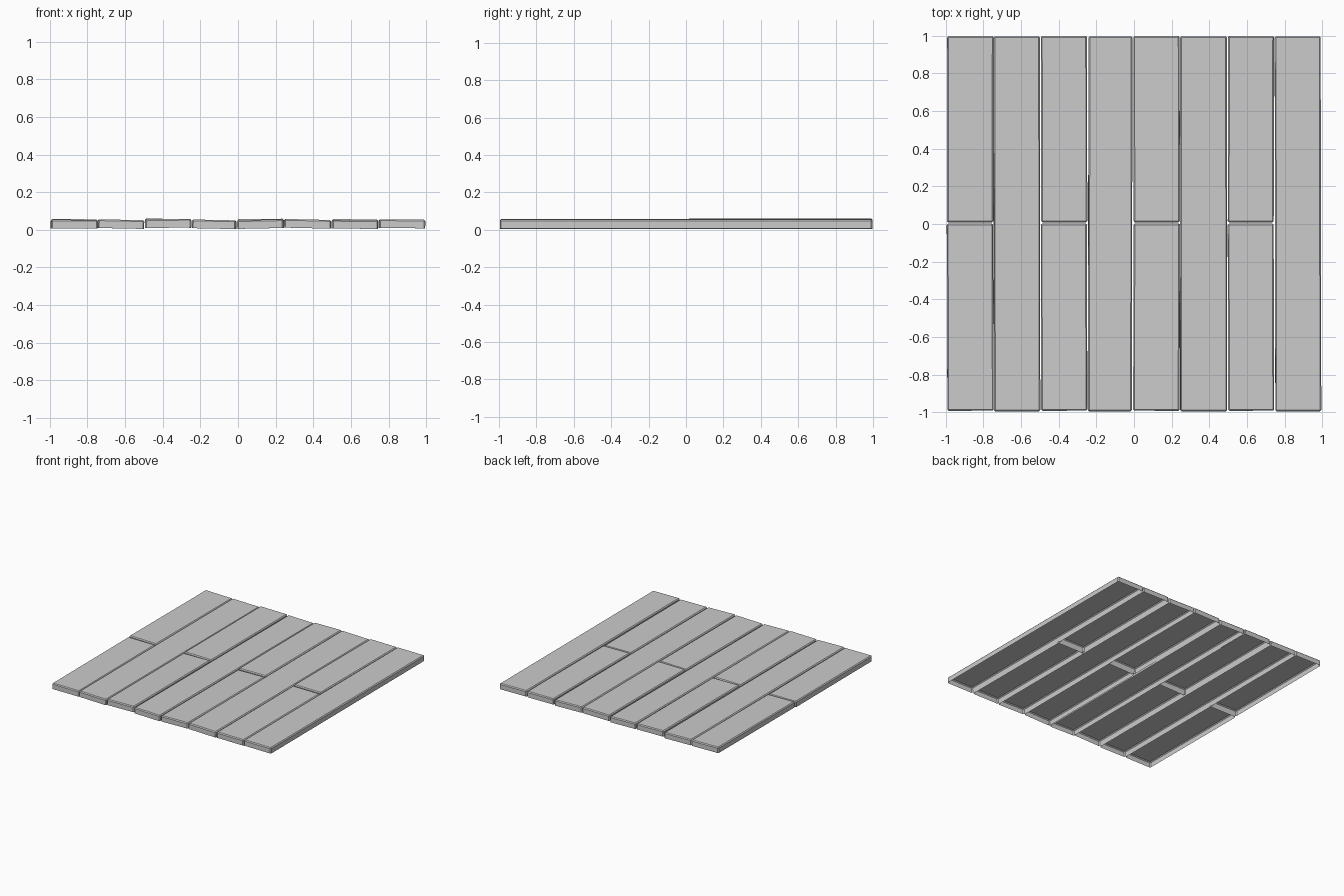
import bpy, bmesh, math
from mathutils import Matrix

if "Cube" in bpy.data.objects:
    bpy.data.objects.remove(bpy.data.objects["Cube"])

BEVEL = 0.007
THICK = 0.046


def plank(name, x0, x1, y0, y1, z_left, z_right, yaw=0.0):
    """Open-bottomed board with chamfered edges, slightly tilted and turned."""
    w, l = x1 - x0, y1 - y0
    bm = bmesh.new()
    bmesh.ops.create_cube(bm, size=1)
    bmesh.ops.scale(bm, vec=(w, l, THICK), verts=bm.verts)
    edges = [e for e in bm.edges if sum(v.co.z for v in e.verts) > -THICK / 2]
    bmesh.ops.bevel(bm, geom=edges, offset=BEVEL, segments=1, profile=0.5, affect='EDGES')
    bm.normal_update()
    bottom = [f for f in bm.faces if f.normal.z < -0.9]
    bmesh.ops.delete(bm, geom=bottom, context='FACES')
    mesh = bpy.data.meshes.new(name)
    bm.to_mesh(mesh)
    bm.free()
    ob = bpy.data.objects.new(name, mesh)
    bpy.context.collection.objects.link(ob)
    roll = -math.atan2(z_right - z_left, w)
    ob.matrix_world = (
        Matrix.Translation(((x0 + x1) / 2, (y0 + y1) / 2, (z_left + z_right) / 2 - THICK / 2))
        @ Matrix.Rotation(math.radians(yaw), 4, 'Z')
        @ Matrix.Rotation(roll, 4, 'Y'))


# Rows of boards: left, right, top height at left and right, yaw in degrees
full = [
    (-0.745, -0.499, 0.056, 0.051, 0.05),
    (-0.243, -0.010, 0.055, 0.050, -0.1),
    (0.245, 0.494, 0.058, 0.052, 0.05),
    (0.749, 0.993, 0.056, 0.054, 0.1),
]
for i, (a, b, zl, zr, yaw) in enumerate(full):
    plank(f"long_plank_{i + 1}", a, b, -0.995, 0.997, zl, zr, yaw)

# Rows split into a front and a back board
split = [
    (-0.993, -0.747, (0.054, 0.053, 0.2), (0.059, 0.055, -0.1)),
    (-0.494, -0.249, (0.055, 0.059, 0.1), (0.060, 0.057, 0.1)),
    (-0.003, 0.243, (0.051, 0.056, -0.15), (0.057, 0.059, 0.1)),
    (0.499, 0.743, (0.053, 0.051, 0.15), (0.057, 0.055, -0.1)),
]
for i, (a, b, front, back) in enumerate(split):
    plank(f"short_plank_front_{i + 1}", a, b, -0.992, 0.002, *front)
    plank(f"short_plank_back_{i + 1}", a, b, 0.009, 0.998, *back)
